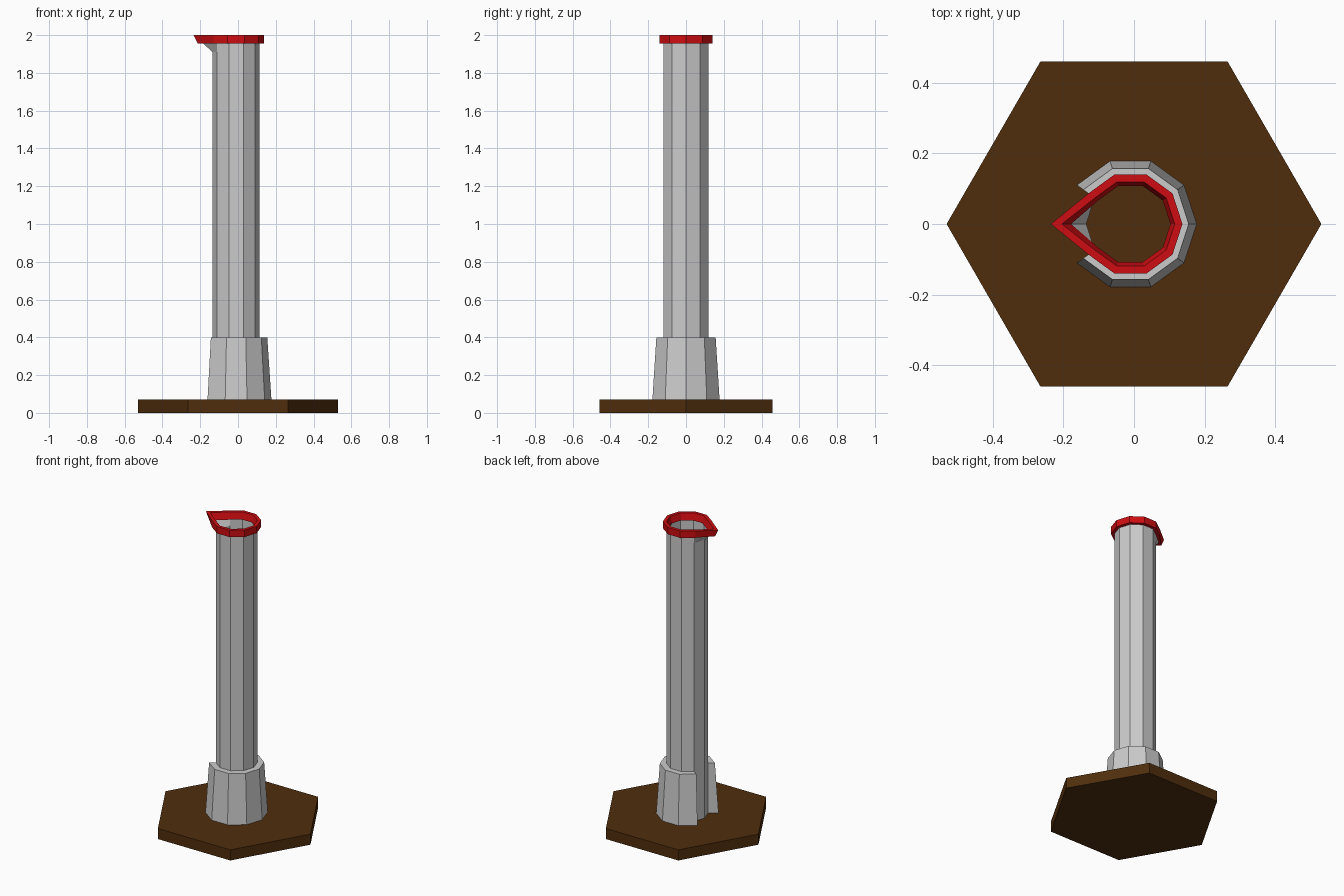
import bpy
from math import cos, sin, pi

if "Cube" in bpy.data.objects:
    bpy.data.objects.remove(bpy.data.objects["Cube"])

CX = -0.01  # axis of the tube


def material(name, color):
    m = bpy.data.materials.new(name)
    m.diffuse_color = color
    m.use_nodes = True
    m.node_tree.nodes["Principled BSDF"].inputs["Base Color"].default_value = m.diffuse_color
    return m


def ring(r, z, n=10, cx=CX, tip=None):
    """Polygon ring; tip replaces the x of the vertex facing -x (pouring spout)."""
    pts = [(cx + r * cos(2 * pi * i / n), r * sin(2 * pi * i / n), z) for i in range(n)]
    if tip is not None:
        pts[n // 2] = (tip, 0, z)
    return pts


def loft(name, rings, mat=None, wrap=False, caps=False, skip=()):
    """Skin consecutive rings; wrap joins last ring to first, skip leaves sides open."""
    n, k = len(rings[0]), len(rings)
    verts = [p for r in rings for p in r]
    faces = []
    for a in range(k if wrap else k - 1):
        b = (a + 1) % k
        for i in range(n):
            if i not in skip:
                j = (i + 1) % n
                faces.append((a * n + i, a * n + j, b * n + j, b * n + i))
    if caps:
        faces += [tuple(reversed(range(n))), tuple(range((k - 1) * n, k * n))]
    if skip:  # close the two cut ends of an open wrapped ring
        first, last = min(skip), (max(skip) + 1) % n
        faces += [tuple(a * n + first for a in range(k)),
                  tuple(a * n + last for a in reversed(range(k)))]
    mesh = bpy.data.meshes.new(name)
    mesh.from_pydata(verts, [], faces)
    # drop vertices left unused in the open section
    used = {v for f in faces for v in f}
    if len(used) < len(verts):
        import bmesh
        bm = bmesh.new()
        bm.from_mesh(mesh)
        bmesh.ops.delete(bm, geom=[v for v in bm.verts if not v.link_faces], context='VERTS')
        bm.to_mesh(mesh)
        bm.free()
    ob = bpy.data.objects.new(name, mesh)
    bpy.context.collection.objects.link(ob)
    if mat:
        mesh.materials.append(mat)
    return ob


brown = material("brown", (0.08, 0.027, 0.004, 1))
red = material("red", (0.62, 0.004, 0.006, 1))

# hexagonal foot
loft("base", [ring(0.53, 0, 6, 0), ring(0.53, 0.07, 6, 0)], brown, caps=True)

# thin-walled tube with the spout pulled out near the top
loft("tube", [ring(0.125, 0.07), ring(0.125, 1.91), ring(0.125, 1.97, tip=-0.2)])

# tapered collar, open towards the spout side
loft("collar", [ring(0.125, 0.07), ring(0.187, 0.07), ring(0.165, 0.4), ring(0.125, 0.4)],
     wrap=True, skip=(4, 5))

# red rim following the spout
loft("rim", [ring(0.113, 1.955, tip=-0.178), ring(0.147, 1.955, tip=-0.213),
             ring(0.147, 2.0, tip=-0.235), ring(0.125, 2.0, tip=-0.204)], red, wrap=True)
